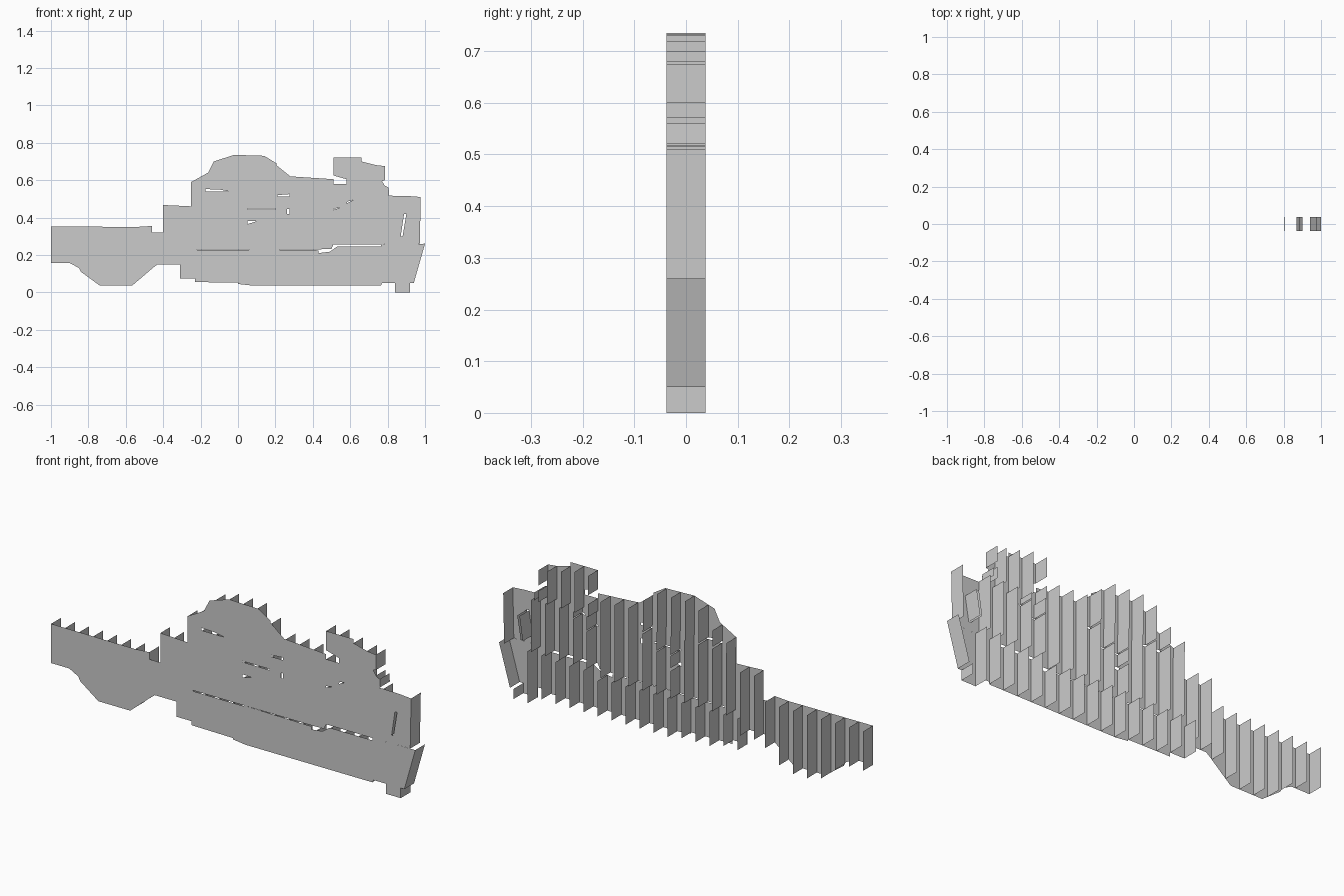
import bpy
from mathutils import Vector
from mathutils.geometry import tessellate_polygon

FRONT, BACK = -0.038, 0.038


def make_object(name, verts, faces):
    mesh = bpy.data.meshes.new(name)
    mesh.from_pydata(verts, [], faces)
    mesh.update()
    obj = bpy.data.objects.new(name, mesh)
    bpy.context.collection.objects.link(obj)
    return obj


def crossings(loops, x):
    """Heights where a vertical line at x cuts the outline and its holes."""
    zs = []
    for loop in loops:
        for (x0, z0), (x1, z1) in zip(loop, loop[1:] + loop[:1]):
            if (x0 > x) != (x1 > x):
                zs.append(z0 + (z1 - z0) * (x - x0) / (x1 - x0))
    zs.sort()
    return list(zip(zs[::2], zs[1::2]))


def panel(name, outline, fin_xs, holes=(), edge_fins=()):
    """Flat front sheet plus upright fins running to the back."""
    loops = [outline, *holes]
    points = [p for loop in loops for p in loop]
    tris = tessellate_polygon([[Vector((x, z, 0)) for x, z in l] for l in loops])
    fixed = []
    for a, b, c in tris:
        (ax, az), (bx, bz), (cx, cz) = points[a], points[b], points[c]
        area = (bx - ax) * (cz - az) - (bz - az) * (cx - ax)
        fixed.append((a, b, c) if area > 0 else (a, c, b))
    make_object(name + "_sheet", [(x, FRONT, z) for x, z in points], fixed)

    segments = [((x, lo), (x, hi)) for x in fin_xs for lo, hi in crossings(loops, x)]
    segments += list(edge_fins)
    verts, faces = [], []
    for (x0, z0), (x1, z1) in segments:
        n = len(verts)
        verts += [(x0, FRONT, z0), (x0, BACK, z0), (x1, BACK, z1), (x1, FRONT, z1)]
        faces.append((n, n + 1, n + 2, n + 3))
    make_object(name + "_fins", verts, faces)


def row(start, pitch, count):
    return [start + 0.0007 + pitch * i for i in range(count)]


# Long low section on the left
panel("left_wing",
      [(-1, .157), (-.90, .157), (-.85, .13), (-.84, .11), (-.74, .037),
       (-.565, .037), (-.45, .135), (-.43, .15), (-.40, .15), (-.40, .32),
       (-.46, .32), (-.46, .355), (-.54, .35), (-1, .352)],
      row(-1, .077, 7) + [-.461])

# Base course with its foot and leaning right end
panel("base",
      [(-.31, .075), (-.23, .075), (-.23, .055), (0, .052), (0, .045),
       (.07, .037), (.765, .037), (.77, .05), (.84, .05), (.84, 0), (.92, 0),
       (.92, .05), (.94, .05), (1, .26), (.765, .257), (.765, .245),
       (.53, .245), (.49, .217), (.43, .21), (.43, .225), (.06, .23),
       (.06, .226), (-.22, .226), (-.22, .23), (-.31, .23)],
      row(-.31, .0768, 16),
      edge_fins=[((.94, .05), (1, .26)), ((.92, 0), (.92, .05))])

# Main wall with its window slits
panel("main_wall",
      [(-.40, .15), (-.31, .15), (-.31, .23), (.43, .23), (.5, .232),
       (.51, .257), (.765, .257), (.972, .26), (.977, .51), (.91, .515),
       (.80, .517), (.51, .517), (.51, .605), (.28, .62), (.28, .53),
       (.205, .53), (.205, .54), (-.25, .54), (-.25, .46), (-.40, .467)],
      row(-.40, .0765, 17),
      holes=[[(.21, .512), (.275, .512), (.275, .525), (.21, .52)],
             [(.05, .443), (.20, .443), (.20, .448), (.05, .448)],
             [(.263, .42), (.275, .42), (.275, .446), (.263, .446)],
             [(.05, .365), (.10, .38), (.05, .383)],
             [(.51, .44), (.55, .455), (.51, .446)],
             [(.58, .475), (.615, .493), (.585, .486)],
             [(.87, .30), (.88, .30), (.90, .42), (.888, .42)]],
      edge_fins=[((.972, .26), (.977, .51)), ((.88, .30), (.90, .42)),
                 ((.87, .30), (.888, .42))])

# Domed upper part
panel("dome",
      [(-.25, .54), (-.175, .54), (-.175, .552), (-.10, .55), (-.05, .54),
       (.205, .54), (.205, .53), (.28, .53), (.28, .62), (.23, .66),
       (.205, .68), (.205, .69), (.14, .73), (-.02, .735), (-.13, .70),
       (-.16, .64), (-.25, .59)],
      row(-.25, .0765, 7))

# Raised block on the right
panel("right_block",
      [(.51, .517), (.80, .517), (.808, .52), (.805, .56), (.785, .57),
       (.77, .595), (.785, .60), (.785, .675), (.74, .68), (.66, .70),
       (.66, .72), (.51, .72), (.51, .625), (.58, .605), (.58, .58), (.51, .58)],
      row(.51, .075, 4) + [.784],
      edge_fins=[((.807, .52), (.805, .56))])
